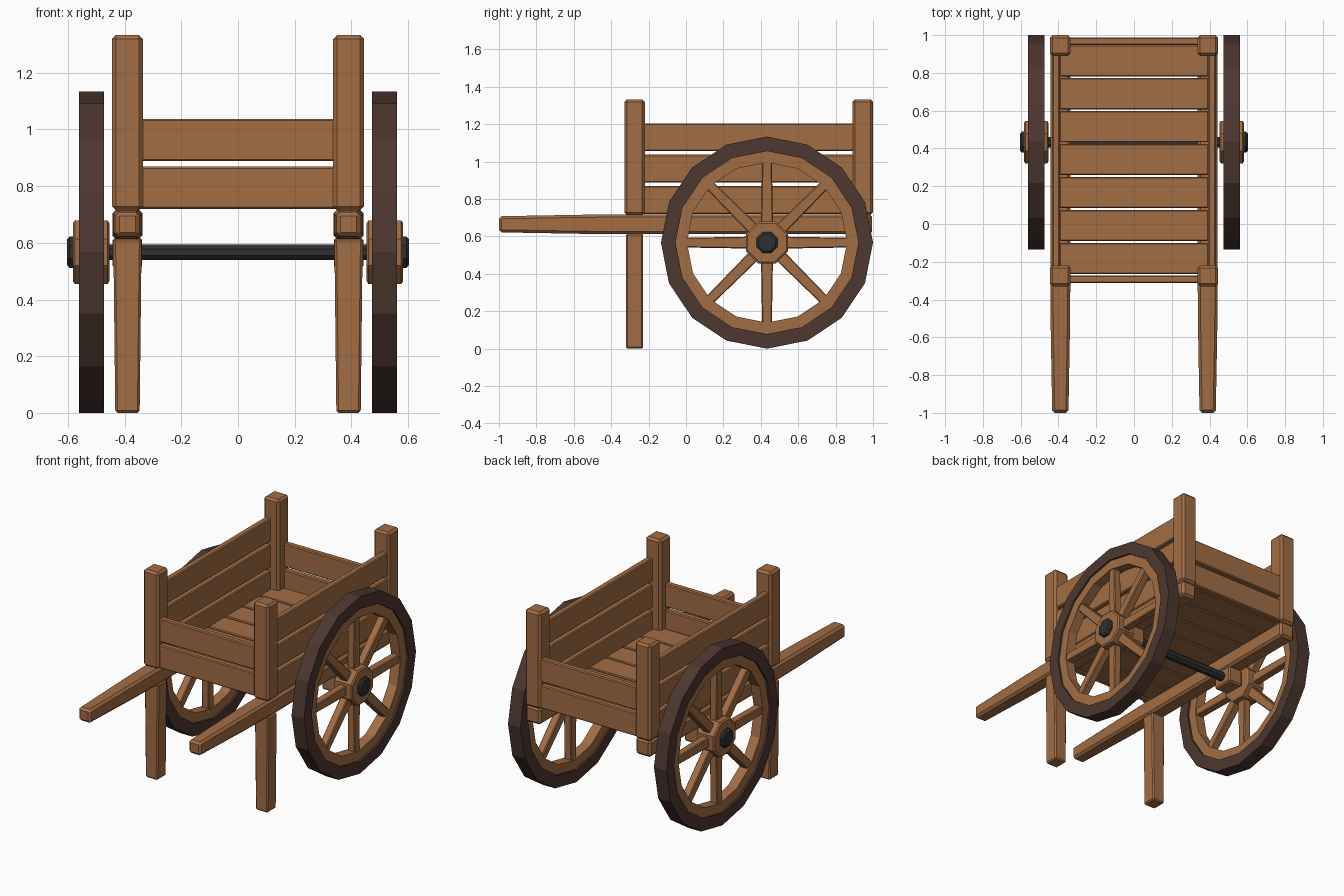
import bpy, bmesh, math
from mathutils import Matrix, Vector

if "Cube" in bpy.data.objects:
    bpy.data.objects.remove(bpy.data.objects["Cube"])


def material(name, rgb):
    m = bpy.data.materials.new(name)
    m.diffuse_color = (*rgb, 1)
    m.use_nodes = True
    m.node_tree.nodes["Principled BSDF"].inputs["Base Color"].default_value = m.diffuse_color
    return m


WOOD = material("warm wood", (0.36, 0.153, 0.059))
TYRE = material("dark brown tyre", (0.074, 0.038, 0.029))
IRON = material("dark iron", (0.03, 0.03, 0.032))
WY, WZ = 0.433, 0.567          # wheel centre
POST_X = 0.39


def finish(name, bm, mat, bevel=0):
    bmesh.ops.recalc_face_normals(bm, faces=bm.faces)
    me = bpy.data.meshes.new(name)
    bm.to_mesh(me)
    bm.free()
    me.materials.append(mat)
    ob = bpy.data.objects.new(name, me)
    bpy.context.collection.objects.link(ob)
    if bevel:
        mod = ob.modifiers.new("chamfer", "BEVEL")
        mod.width = bevel
        mod.segments = 1
        mod.limit_method = 'ANGLE'
        mod.angle_limit = math.radians(40)
    return ob


def skin(bm, rings, closed=False):
    """Join rings of points into a solid, or into a closed band."""
    vs = [[bm.verts.new(p) for p in r] for r in rings]
    n = len(vs[0])
    pairs = list(zip(vs, vs[1:]))
    if closed:
        pairs.append((vs[-1], vs[0]))
    else:
        bm.faces.new(vs[0])
        bm.faces.new(vs[-1])
    for a, b in pairs:
        for i in range(n):
            j = (i + 1) % n
            bm.faces.new((a[i], a[j], b[j], b[i]))


def box(name, x0, x1, y0, y1, z0, z1, bevel=0.006, mat=WOOD):
    bm = bmesh.new()
    skin(bm, [[(x0, y0, z), (x1, y0, z), (x1, y1, z), (x0, y1, z)] for z in (z0, z1)])
    return finish(name, bm, mat, bevel)


def circle(x, r, n, turn=0):
    return [(x, WY + r * math.cos(turn + math.tau * i / n),
             WZ + r * math.sin(turn + math.tau * i / n)) for i in range(n)]


def lathe(name, profile, n, mat, closed=False, turn=0):
    """Turn an (x, radius) profile about the axle."""
    bm = bmesh.new()
    skin(bm, [circle(x, r, n, turn) for x, r in profile], closed)
    return finish(name, bm, mat)


for s, side in ((-1, "left"), (1, "right")):
    cx = s * POST_X

    # long side shaft tapering into a handle
    bm = bmesh.new()
    rings = []
    for y, h in ((-1, 0.043), (-0.55, 0.051), (-0.3, 0.053), (0.995, 0.053)):
        rings.append([(cx + a * h, y, 0.665 + b * h)
                      for a, b in ((-1, -1), (1, -1), (1, 1), (-1, 1))])
    skin(bm, rings)
    finish(side + "_shaft", bm, WOOD, 0.014)

    # front leg
    bm = bmesh.new()
    skin(bm, [[(cx + a * h, -0.275 + b * 0.046, z)
               for a, b in ((-1, -1), (1, -1), (1, 1), (-1, 1))]
              for z, h in ((0, 0.043), (0.615, 0.05))])
    finish(side + "_leg", bm, WOOD, 0.008)

    # corner posts
    for y, end in ((-0.275, "front"), (0.945, "back")):
        box(f"{side}_{end}_post", cx - 0.055, cx + 0.055, y - 0.055, y + 0.055,
            0.715, 1.333, 0.014)

    # three side boards
    for i in range(3):
        z = 0.72 + i * 0.168
        xa, xb = sorted((s * 0.393, s * 0.433))
        box(f"{side}_side_board_{i + 1}", xa, xb, -0.24, 0.91, z, z + 0.149)

    # axle block under the shaft
    box(side + "_axle_block", cx - 0.052, cx + 0.052, WY - 0.07, WY + 0.07,
        0.508, 0.62, 0.01)

    # wheel: tyre, rim, hub and cap
    lathe(side + "_tyre", [(s * 0.473, 0.567), (s * 0.561, 0.567),
                           (s * 0.561, 0.489), (s * 0.473, 0.489)], 16, TYRE, True)
    lathe(side + "_rim", [(s * 0.485, 0.495), (s * 0.549, 0.495),
                          (s * 0.549, 0.428), (s * 0.485, 0.428)], 16, WOOD, True)
    lathe(side + "_hub", [(s * 0.453, 0.108), (s * 0.46, 0.122), (s * 0.575, 0.122),
                          (s * 0.582, 0.112)], 8, WOOD, turn=math.pi / 8)
    lathe(side + "_hub_cap", [(s * 0.57, 0.06), (s * 0.594, 0.06), (s * 0.604, 0.048)],
          8, IRON, turn=math.pi / 8)

    # eight tapering spokes
    bm = bmesh.new()
    centre = Vector((s * 0.517, WY, WZ))
    for k in range(8):
        rot = Matrix.Rotation(k * math.tau / 8, 3, 'X')
        skin(bm, [[centre + rot @ Vector((a * 0.025, b * w, r))
                   for a, b in ((-1, -1), (1, -1), (1, 1), (-1, 1))]
                  for r, w in ((0.08, 0.032), (0.445, 0.026))])
    finish(side + "_spokes", bm, WOOD, 0.005)

# axle between the wheels
lathe("axle", [(-0.58, 0.03), (0.58, 0.03)], 8, IRON, turn=math.pi / 8)

# two boards at the front and two at the back
for end, y0, y1 in (("front", -0.312, -0.272), ("back", 0.947, 0.987)):
    for i in range(2):
        z = 0.72 + i * 0.168
        box(f"{end}_board_{i + 1}", -0.36, 0.36, y0, y1, z, z + 0.149)

# seven floor planks
for i in range(7):
    y = -0.27 + i * 0.1745
    box(f"floor_plank_{i + 1}", -0.393, 0.393, y + 0.005, y + 0.1695, 0.72, 0.755, 0.005)
